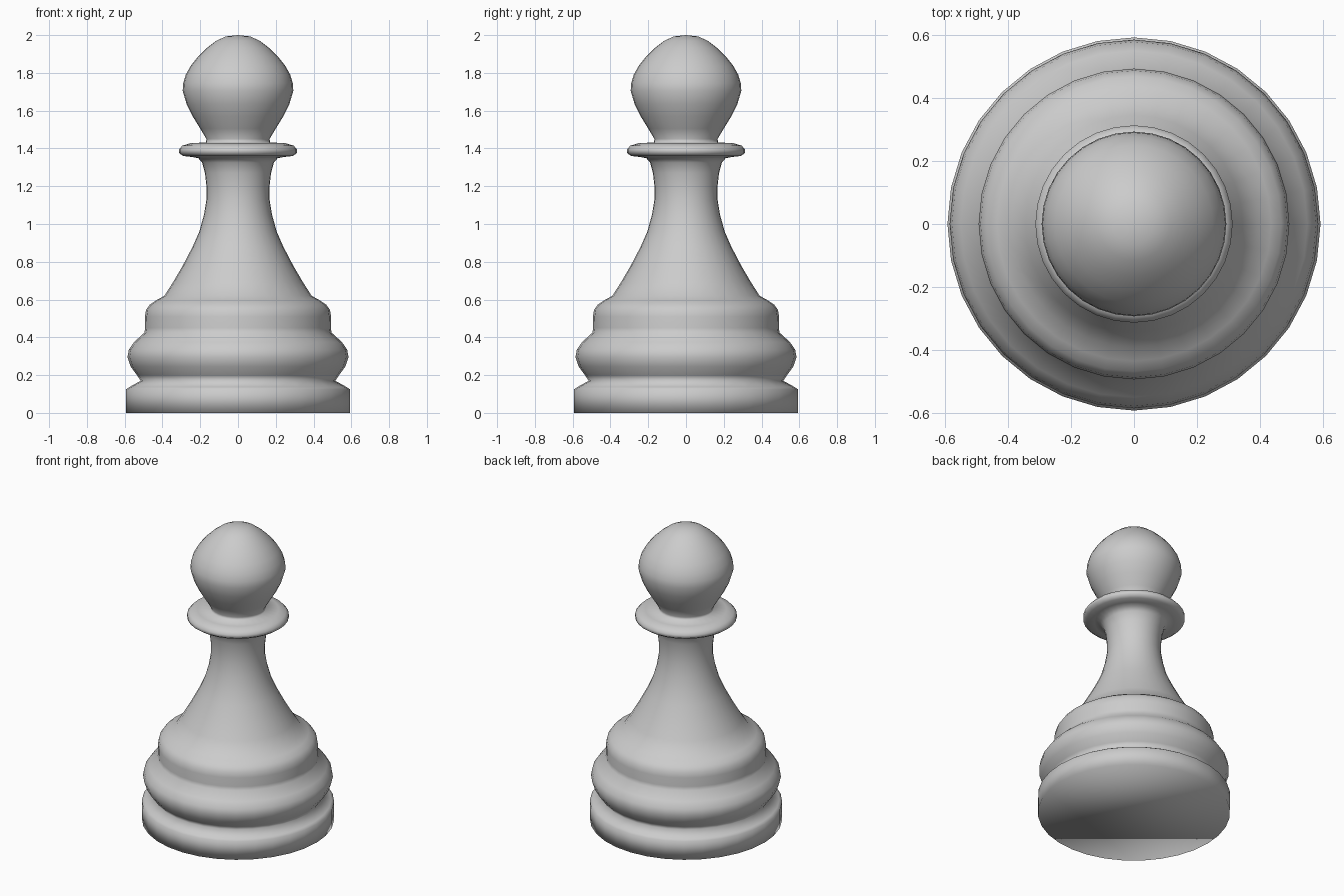
import bpy, bmesh
from math import cos, sin, tau

SIDES = 32

# Profile sections, (radius, height) from bottom to top
foot = [(0.592, 0), (0.592, 0.125), (0.575, 0.137), (0.515, 0.17)]
lower_bulge = [(0.535, 0.2), (0.568, 0.245), (0.585, 0.295), (0.578, 0.335),
               (0.55, 0.375), (0.495, 0.425)]
upper_bulge = [(0.492, 0.45), (0.493, 0.51), (0.487, 0.545), (0.468, 0.572),
               (0.435, 0.595), (0.39, 0.62)]
stem = [(0.345, 0.69), (0.295, 0.775), (0.24, 0.88), (0.205, 0.96), (0.18, 1.05),
        (0.167, 1.13), (0.167, 1.2), (0.175, 1.27), (0.19, 1.325), (0.21, 1.348)]
collar = [(0.245, 1.355), (0.29, 1.36), (0.313, 1.376), (0.313, 1.395),
          (0.295, 1.415), (0.25, 1.428), (0.17, 1.432)]
head = [(0.167, 1.45), (0.2, 1.505), (0.24, 1.57), (0.272, 1.635), (0.293, 1.705),
        (0.29, 1.745), (0.277, 1.79), (0.25, 1.838), (0.21, 1.888), (0.165, 1.932),
        (0.115, 1.97), (0.065, 1.993)]


def lathe(name, profile, top_z):
    """Revolve a profile about z, with a flat bottom and a pole on top."""
    bm = bmesh.new()
    rings = [[bm.verts.new((r * cos(tau * i / SIDES), r * sin(tau * i / SIDES), z))
              for i in range(SIDES)] for r, z in profile]
    for a, b in zip(rings, rings[1:]):
        for i in range(SIDES):
            j = (i + 1) % SIDES
            bm.faces.new((a[i], a[j], b[j], b[i]))
    bm.faces.new(rings[0][::-1])
    pole = bm.verts.new((0, 0, top_z))
    for i in range(SIDES):
        bm.faces.new((rings[-1][i], rings[-1][(i + 1) % SIDES], pole))
    for f in bm.faces:
        f.smooth = True
    mesh = bpy.data.meshes.new(name)
    bm.to_mesh(mesh)
    bm.free()
    obj = bpy.data.objects.new(name, mesh)
    bpy.context.collection.objects.link(obj)
    return obj


# One continuous turned piece
lathe("chess_pawn", foot + lower_bulge + upper_bulge + stem + collar + head, 2.0)
